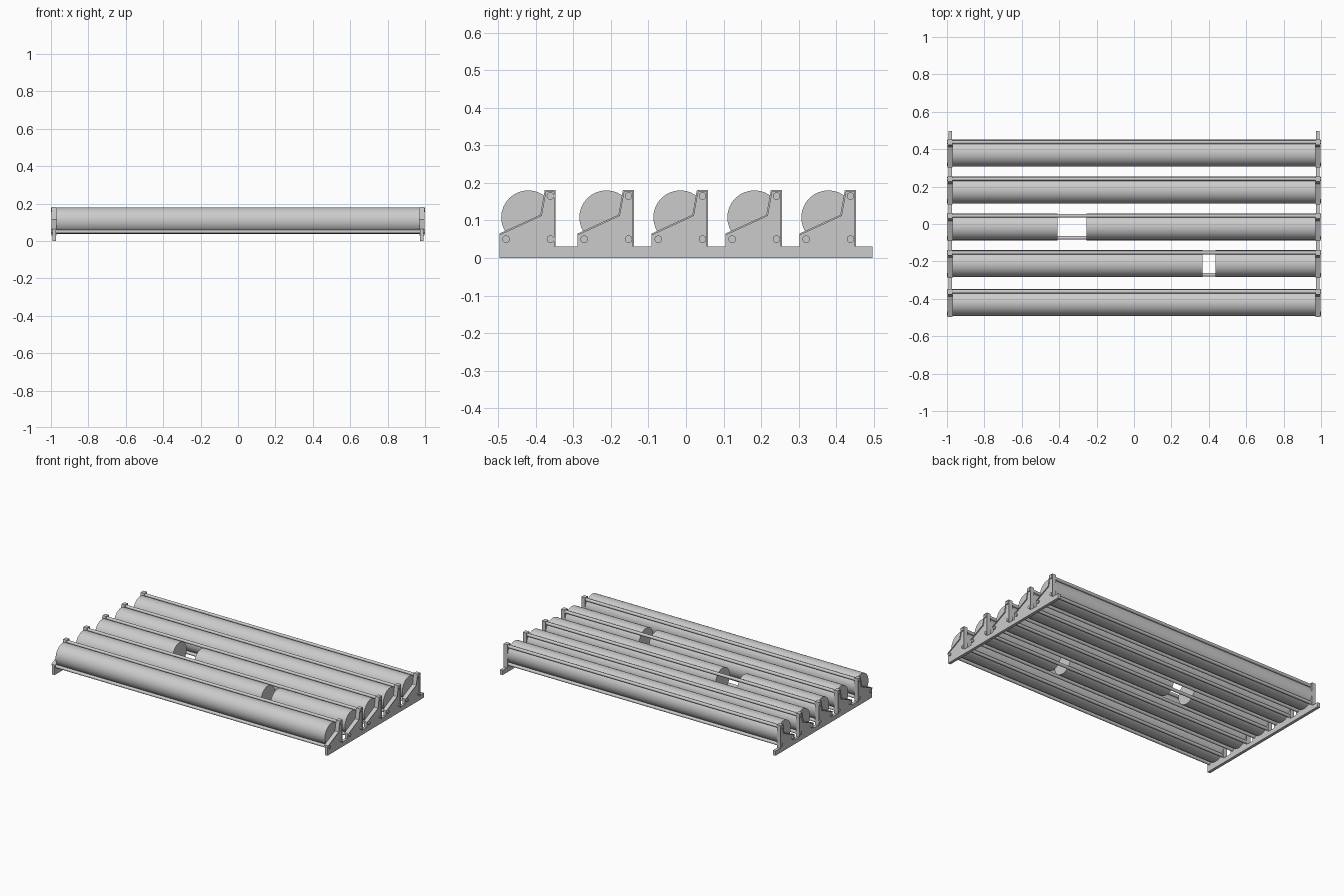
import bpy, bmesh, math

if "Cube" in bpy.data.objects:
    bpy.data.objects.remove(bpy.data.objects["Cube"])

STARTS = [-0.497, -0.289, -0.092, 0.105, 0.302]   # front edge of each cradle
GAPS = {1: (0.365, 0.435), 2: (-0.41, -0.255)}    # breaks between rolls


def make_object(name, bm, smooth=False):
    bmesh.ops.recalc_face_normals(bm, faces=bm.faces)
    me = bpy.data.meshes.new(name)
    bm.to_mesh(me)
    bm.free()
    ob = bpy.data.objects.new(name, me)
    bpy.context.collection.objects.link(ob)
    if smooth:
        bpy.ops.object.select_all(action='DESELECT')
        ob.select_set(True)
        bpy.context.view_layer.objects.active = ob
        bpy.ops.object.shade_smooth_by_angle(angle=math.radians(35))
    return ob


def prism(name, pts, x0, x1, smooth=False):
    """Extrude a (y, z) profile along x."""
    bm = bmesh.new()
    face = bm.faces.new([bm.verts.new((x0, y, z)) for y, z in pts])
    ext = bmesh.ops.extrude_face_region(bm, geom=[face])
    for v in ext['geom']:
        if isinstance(v, bmesh.types.BMVert):
            v.co.x = x1
    return make_object(name, bm, smooth)


def cylinder(name, y, z, r, x0, x1, sides):
    pts = [(y + r * math.cos(2 * math.pi * i / sides),
            z + r * math.sin(2 * math.pi * i / sides)) for i in range(sides)]
    return prism(name, pts, x0, x1, True)


# Cradle outline relative to its front edge, and the inner edge of its trim
outline = [(0, 0.065), (0.109, 0.115), (0.121, 0.181), (0.15, 0.181), (0.15, 0.03)]
inner = [(0, 0.060), (0.113, 0.112), (0.125, 0.177), (0.146, 0.177), (0.146, 0.03)]

# End plates: one sheet with five cradles on a base bar
plate = [(0.497, 0), (-0.497, 0)]
for s in STARTS:
    if s > -0.49:
        plate.append((s, 0.03))
    plate += [(s + y, z) for y, z in outline]
plate.append((0.497, 0.03))

for label, sign in (("left", -1), ("right", 1)):
    prism(f"{label}_end_plate", plate, sign * 0.974, sign * 0.993)
    # Flanged trim around each cradle
    for i, s in enumerate(STARTS):
        band = [(s + y, z) for y, z in outline + inner[::-1]]
        prism(f"{label}_cradle_trim_{i + 1}", band, sign * 0.971, sign * 0.998)

for i, s in enumerate(STARTS):
    # Three support rods per cradle
    for part, y, z in (("front_rod", 0.018, 0.05),
                       ("lower_back_rod", 0.136, 0.05),
                       ("upper_back_rod", 0.136, 0.165)):
        cylinder(f"{part}_{i + 1}", s + y, z, 0.01, -1.0, 1.0, 16)
    # Rolls resting on the rods
    a, b = GAPS.get(i, (None, None))
    spans = [(-0.971, 0.971)] if a is None else [(-0.971, a), (b, 0.971)]
    for k, (x0, x1) in enumerate(spans):
        cylinder(f"roll_{i + 1}_{k + 1}", s + 0.077, 0.108, 0.072, x0, x1, 32)
